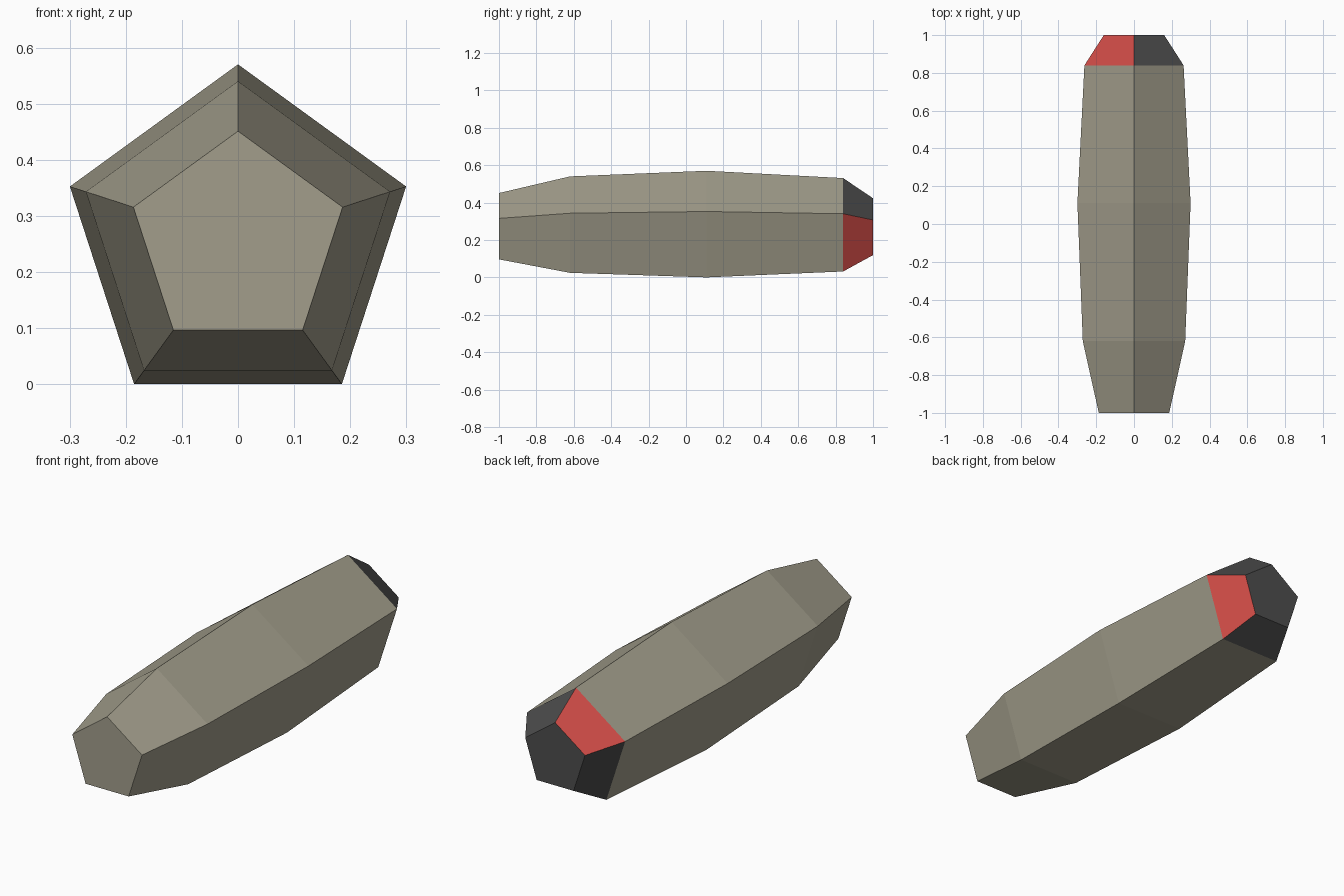
import bpy
import bmesh
from math import cos, sin, tau

cube = bpy.data.objects.get("Cube")
if cube:
    bpy.data.objects.remove(cube)


def make_material(name, rgb):
    mat = bpy.data.materials.new(name)
    mat.use_nodes = True
    colour = (*rgb, 1)
    mat.diffuse_color = colour
    mat.node_tree.nodes["Principled BSDF"].inputs["Base Color"].default_value = colour
    return mat


SIDES = 5
CENTRE_Z = 0.255
# Rings along the body: (y, radius)
RINGS = [(-1, 0.196), (-0.62, 0.285), (0.11, 0.315), (0.84, 0.276), (1, 0.168)]
TIP_Y = 0.84

khaki = make_material("khaki body", (0.36, 0.34, 0.26))
charcoal = make_material("charcoal tip", (0.075, 0.075, 0.075))
red = make_material("red tip panel", (0.61, 0.07, 0.06))

# Five-sided body lofted through the rings, one corner on top
bm = bmesh.new()
rings = []
for y, radius in RINGS:
    corners = [tau * i / SIDES for i in range(SIDES)]
    rings.append([bm.verts.new((radius * sin(a), y, CENTRE_Z + radius * cos(a)))
                  for a in corners])
for near, far in zip(rings, rings[1:]):
    for i in range(SIDES):
        j = (i + 1) % SIDES
        bm.faces.new((near[i], near[j], far[j], far[i]))
bm.faces.new(rings[0])
bm.faces.new(rings[-1])
bmesh.ops.recalc_face_normals(bm, faces=bm.faces)

# Tip is charcoal, with red panels on the upper right and lower left
for face in bm.faces:
    c = face.calc_center_median()
    if c.y > TIP_Y:
        on_side = abs(c.x) > 0.05
        is_red = on_side and (c.x < 0) == (c.z > CENTRE_Z)
        face.material_index = 2 if is_red else 1

mesh = bpy.data.meshes.new("body")
bm.to_mesh(mesh)
bm.free()
for mat in (khaki, charcoal, red):
    mesh.materials.append(mat)
body = bpy.data.objects.new("body", mesh)
bpy.context.collection.objects.link(body)
